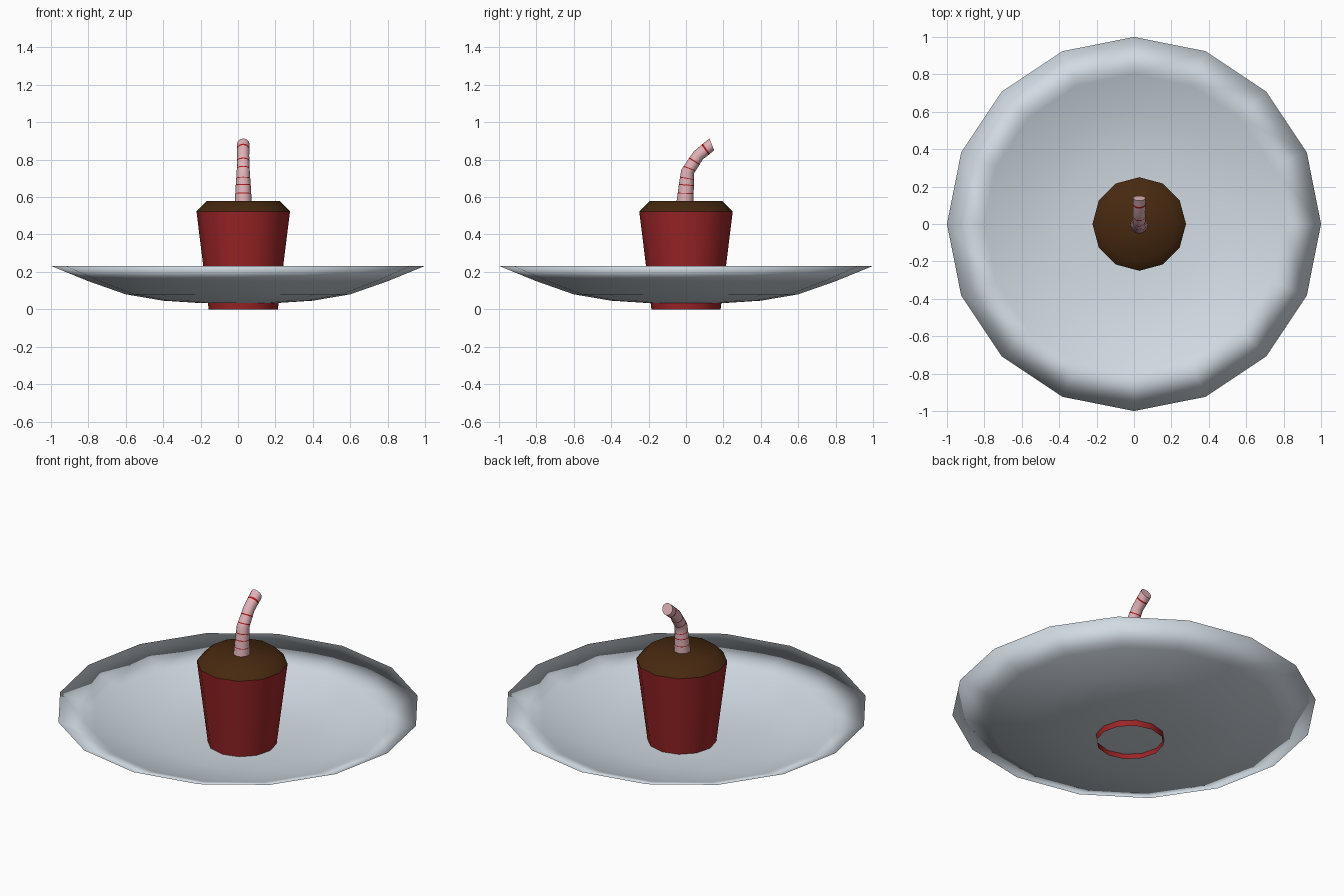
import bpy, math
from mathutils import Vector

if "Cube" in bpy.data.objects:
    bpy.data.objects.remove(bpy.data.objects["Cube"])

CX = 0.028  # the cup sits slightly off centre


def material(name, rgb):
    m = bpy.data.materials.new(name)
    m.diffuse_color = (*rgb, 1)
    m.use_nodes = True
    m.node_tree.nodes["Principled BSDF"].inputs["Base Color"].default_value = m.diffuse_color
    return m


GREY = material("pale grey", (0.64, 0.71, 0.77))
RED = material("deep red", (0.33, 0.018, 0.020))
BROWN = material("dark brown", (0.063, 0.022, 0.005))
PINK = material("pale pink", (0.75, 0.45, 0.48))
STRIPE = material("stripe red", (0.45, 0.008, 0.008))


def add_object(name, verts, faces, mats, smooth_angle):
    me = bpy.data.meshes.new(name)
    me.from_pydata(verts, [], faces)
    for m in mats:
        me.materials.append(m)
    ob = bpy.data.objects.new(name, me)
    bpy.context.collection.objects.link(ob)
    bpy.ops.object.select_all(action='DESELECT')
    ob.select_set(True)
    bpy.context.view_layer.objects.active = ob
    bpy.ops.object.shade_smooth_by_angle(angle=math.radians(smooth_angle))
    return ob


def bridge(rings, n):
    """Quads joining consecutive rings of n vertices, going up = outward normals."""
    return [(k * n + i, k * n + (i + 1) % n, (k + 1) * n + (i + 1) % n, (k + 1) * n + i)
            for k in range(rings - 1) for i in range(n)]


def lathe(name, profile, n, mat, cx=0, cap_start=False, cap_end=False, angle=180):
    verts = [(cx + r * math.cos(math.tau * i / n), r * math.sin(math.tau * i / n), z)
             for r, z in profile for i in range(n)]
    faces = bridge(len(profile), n)
    if cap_start:
        faces.append(tuple(reversed(range(n))))
    if cap_end:
        last = (len(profile) - 1) * n
        faces.append(tuple(range(last, last + n)))
    return add_object(name, verts, faces, [mat], angle)


# Thin dish: underside out to the rim, then back along the inside
under = [(0.2, 0.033), (0.4, 0.046), (0.6, 0.08), (0.8, 0.15), (1.0, 0.232)]
inside = [(r, z + 0.005) for r, z in reversed(under[:-1])]
lathe("dish", under + inside, 16, GREY, cap_start=True, cap_end=True)

# Tapered cup wall, open below, and its bevelled lid
lathe("cup", [(0.185, 0), (0.25, 0.523)], 12, RED, CX, angle=40)
lathe("lid", [(0.25, 0.523), (0.195, 0.578)], 12, BROWN, CX, cap_end=True, angle=60)

# Bent straw: path of (y, z, radius, tilt in degrees), stripes as thin bands
path = [(-0.006, 0.565, 0.046, 0), (0.002, 0.665, 0.040, 4), (0.008, 0.735, 0.035, 16),
        (0.065, 0.822, 0.032, 40), (0.138, 0.882, 0.034, 68)]
bands = [0.55, 1.0, 1.5, 2.2, 2.65, 3.55]
half = [0.02, 0.03, 0.03, 0.025, 0.03, 0.05]
stops = sorted([(float(k), 0) for k in range(len(path)) if k != 1]
               + [(b - h, 1) for b, h in zip(bands, half)]
               + [(b + h, 0) for b, h in zip(bands, half)])
N = 12
verts = []
for t, _ in stops:
    k = min(int(t), len(path) - 2)
    y, z, r, tilt = Vector(path[k]).lerp(Vector(path[k + 1]), t - k)
    a = math.radians(tilt)
    for i in range(N):
        u = math.tau * i / N
        verts.append((CX + r * math.cos(u),
                      y + r * math.sin(u) * math.cos(a),
                      z - r * math.sin(u) * math.sin(a)))
last = (len(stops) - 1) * N
faces = bridge(len(stops), N) + [tuple(range(last, last + N))]
straw = add_object("straw", verts, faces, [PINK, STRIPE], 45)
for p in straw.data.polygons[:-1]:
    p.material_index = stops[p.index // N][1]
